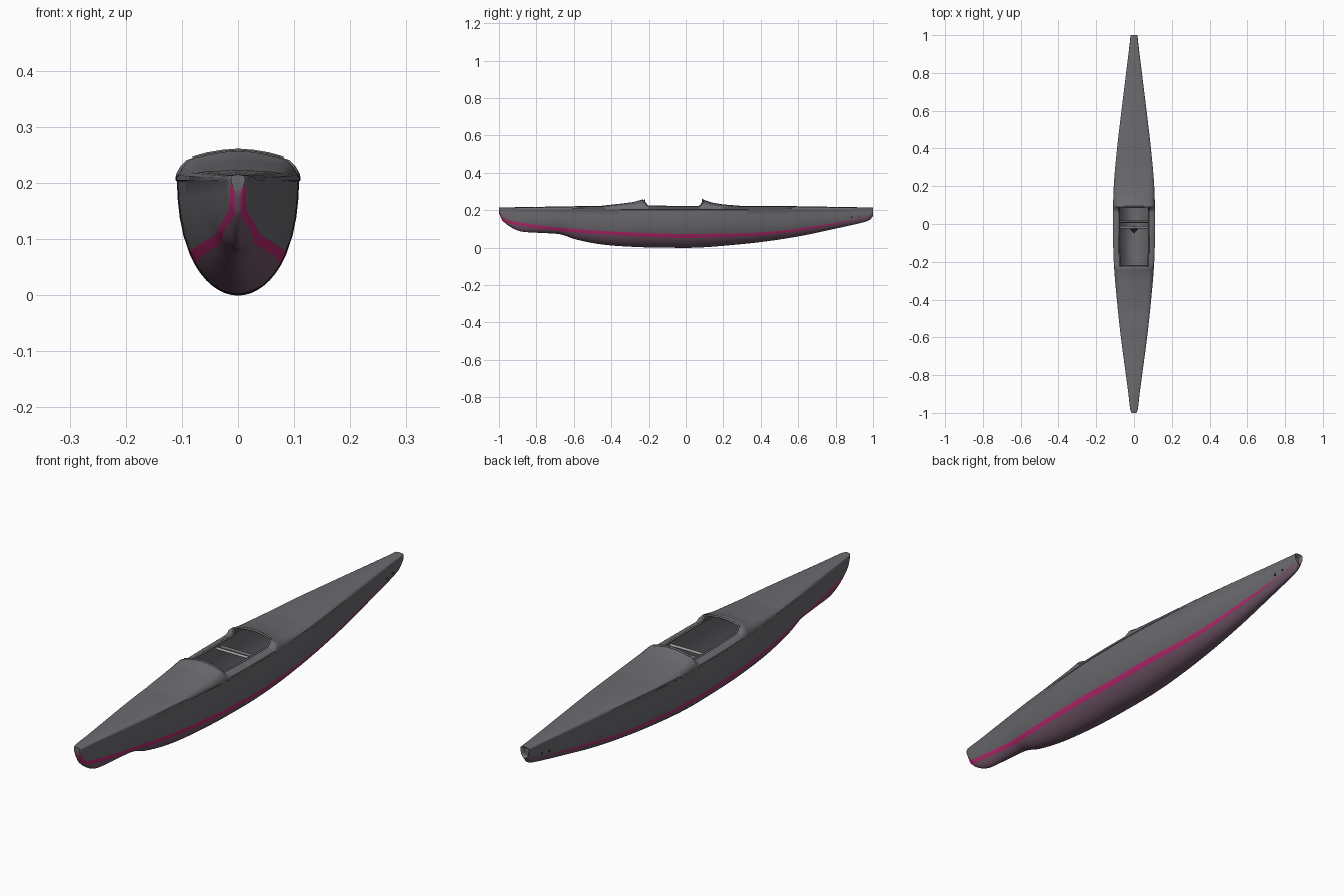
import bpy, bmesh, math
from mathutils import Vector

if "Cube" in bpy.data.objects:
    bpy.data.objects.remove(bpy.data.objects["Cube"])


def material(name, rgb):
    m = bpy.data.materials.new(name)
    m.diffuse_color = (*rgb, 1)
    m.use_nodes = True
    m.node_tree.nodes["Principled BSDF"].inputs["Base Color"].default_value = m.diffuse_color
    return m


GREY = material("dark grey", (0.150, 0.145, 0.158))
PINK = material("magenta", (0.50, 0.022, 0.165))
MAUVE = material("mauve grey", (0.170, 0.098, 0.145))
LIGHT = material("light grey", (0.42, 0.40, 0.42))
BLACK = material("near black", (0.02, 0.02, 0.022))

# Lengthwise curves as (y, value)
KEEL = [(-1, .185), (-.985, .15), (-.96, .125), (-.92, .1), (-.88, .086), (-.8, .08), (-.68, .073),
        (-.64, .062), (-.6, .047), (-.5, .025), (-.4, .012), (-.25, .003), (-.1, 0), (.05, 0),
        (.2, .01), (.4, .03), (.6, .06), (.8, .102), (.95, .136), (.985, .15), (1, .17)]
WIDTH = [(-1, .012), (-.985, .019), (-.9, .029), (-.8, .042), (-.6, .068), (-.4, .089), (-.2, .105),
         (0, .109), (.2, .105), (.4, .088), (.6, .065), (.8, .041), (.95, .023), (1, .018)]
STRIPE = [(-1, .15), (-.97, .135), (-.85, .113), (-.68, .09), (-.4, .068), (-.1, .054), (.1, .054),
          (.45, .07), (.77, .119), (.9, .15), (1, .175)]
BAND = [(-1, .016), (-.5, .018), (-.2, .021), (.1, .02), (.5, .014), (.8, .008), (.9, .001), (1, .001)]
BUMP = [(-1, 0), (-.46, 0), (-.36, .011), (-.28, .021), (-.235, .034), (-.222, .032), (-.205, .004),
        (-.1, 0), (.07, 0), (.08, .01), (.09, .034), (.14, .018), (.2, .008), (.3, 0), (1, 0)]


def sample(table, y, smooth=True):
    n = len(table)
    i = max(k for k in range(n - 1) if table[k][0] <= y + 1e-9)
    (a, p), (b, q) = table[i], table[i + 1]
    t = (y - a) / (b - a)
    if not smooth:
        return p + (q - p) * t

    def slope(k):
        lo, hi = table[max(k - 1, 0)], table[min(k + 1, n - 1)]
        return (hi[1] - lo[1]) / (hi[0] - lo[0])
    m0, m1 = slope(i) * (b - a), slope(i + 1) * (b - a)
    return ((2*t**3 - 3*t*t + 1) * p + (t**3 - 2*t*t + t) * m0
            + (3*t*t - 2*t**3) * q + (t**3 - t*t) * m1)


LOW = [0, .008, .03, .08, .17, .3, .5, .75, 1]
HIGH = [.25, .5, .75, 1]
# Deck rows: width fraction, crown height, share of the cockpit arch
DECK = [(1.02, .002, 0), (1.02, .009, .1), (.95, .015, .35), (.85, .017, .62), (.72, .018, .72),
        (.5, .019, .87), (.25, .02, .97), (0, .021, 1)]
N_HULL = len(LOW) + 1 + len(HIGH)
OPEN_ROW = N_HULL + 4


def half_section(y, inset=0.0, deck=True):
    k, w, g = sample(KEEL, y) + inset, sample(WIDTH, y) - inset, .202
    s1 = min(max(sample(STRIPE, y), k + .002), g - .006)
    s2 = min(max(s1 + sample(BAND, y), s1 + .001), g - .003)
    zs = [k + (s1 - k) * t for t in LOW] + [s2] + [s2 + (g - s2) * t for t in HIGH]
    pts = []
    for z in zs:
        t = (z - k) / (g - k)
        pts.append((w * math.sqrt(max(0, 1 - (1 - t) ** 2.5)) * (.94 + .06 * t), z))
    if deck:
        e = 1 - .4 * max(0, abs(y) - .5) / .5
        pts += [(w * f, g + c * e + sample(BUMP, y, False) * b) for f, c, b in DECK]
    return pts


def add_object(name, bm, mats, angle=40):
    bmesh.ops.remove_doubles(bm, verts=bm.verts, dist=1e-5)
    me = bpy.data.meshes.new(name)
    bm.to_mesh(me)
    bm.free()
    ob = bpy.data.objects.new(name, me)
    bpy.context.collection.objects.link(ob)
    for m in mats:
        me.materials.append(m)
    bpy.ops.object.select_all(action='DESELECT')
    ob.select_set(True)
    bpy.context.view_layer.objects.active = ob
    bpy.ops.object.shade_smooth_by_angle(angle=math.radians(angle))
    return ob


def loft(name, ys, mats, inset=0.0, deck=True):
    bm = bmesh.new()
    rings = []
    for y in ys:
        half = half_section(y, inset, deck)
        left = [(-x, z) for x, z in reversed(half[1:-1] if deck else half[1:])]
        rings.append([bm.verts.new((x, y, z)) for x, z in (half + left if deck else left + half)])
    n, rows = len(rings[0]), len(half_section(0, inset, deck))
    for i in range(len(ys) - 1):
        mid = (ys[i] + ys[i + 1]) / 2
        for j in range(n if deck else n - 1):
            row = min(j, n - 1 - j) if deck else 0
            # Leave the cockpit opening out of the deck
            if deck and row >= OPEN_ROW and -.222 < mid < .09:
                continue
            a, b = rings[i], rings[i + 1]
            f = bm.faces.new((a[j], a[(j + 1) % n], b[(j + 1) % n], b[j]))
            if deck:
                f.material_index = 2 if row < len(LOW) - 1 else 1 if row == len(LOW) - 1 else 0
    if deck:
        bm.faces.new(rings[0])
        # Recessed stern end
        cap = bm.faces.new(rings[-1][::-1])
        bmesh.ops.recalc_face_normals(bm, faces=bm.faces)
        res = bmesh.ops.extrude_discrete_faces(bm, faces=[cap])
        inner = res['faces'][0]
        c = inner.calc_center_median()
        old = rings[-1]
        new = list(inner.verts)
        for v in new:
            v.co = c + (v.co - c) * .6
            v.co.y -= .015
    else:
        bmesh.ops.recalc_face_normals(bm, faces=bm.faces)
        bmesh.ops.reverse_faces(bm, faces=bm.faces)
    return add_object(name, bm, mats)


# Hull with deck, and the cockpit lining inside it
stations = sorted(set([round(-1 + i * .02, 4) for i in range(101)] + [p[0] for p in BUMP] + [-.995, -.985, .985, .995]))
loft("hull", stations, [GREY, PINK, MAUVE])
loft("inner_lining", [y for y in stations if -.8 <= y <= .8], [GREY], .005, False)


def tube(name, points, radius, mat, cyclic=False):
    cu = bpy.data.curves.new(name, 'CURVE')
    cu.dimensions = '3D'
    cu.bevel_depth = radius
    cu.bevel_resolution = 2
    cu.use_fill_caps = True
    sp = cu.splines.new('POLY')
    sp.points.add(len(points) - 1)
    for p, co in zip(sp.points, points):
        p.co = (*co, 1)
    sp.use_cyclic_u = cyclic
    sp.use_smooth = True
    cu.materials.append(mat)
    ob = bpy.data.objects.new(name, cu)
    bpy.context.collection.objects.link(ob)
    return ob


# Rim around the cockpit opening
def edge(y, rows):
    sec = half_section(y)
    return [(sec[r][0], y, sec[r][1]) for r in rows]


def mirror(pts):
    return [(-x, y, z) for x, y, z in pts]


last = N_HULL + len(DECK) - 1
front = edge(-.222, range(last, OPEN_ROW, -1))
side = [edge(y, [OPEN_ROW])[0] for y in stations if -.223 < y < .091]
back = edge(.09, range(OPEN_ROW + 1, last + 1))
right_half = front + side + back
tube("cockpit_rim", right_half + mirror(right_half[1:-1][::-1]), .004, GREY, True)

# Cross bars and the small post inside the cockpit
tube("cross_bar", [(-.08, -.018, .205), (.08, -.018, .205)], .005, LIGHT)
tube("seat_back_bar", [(-.08, .012, .2), (.08, .012, .2)], .006, GREY)
bm = bmesh.new()
bmesh.ops.create_cone(bm, cap_ends=True, segments=4, radius1=.02, radius2=.002, depth=.15)
bmesh.ops.translate(bm, verts=bm.verts, vec=Vector((0, -.03, .085)))
add_object("foot_post", bm, [MAUVE])

# Small fitting holes near the stern
for i, (y, z) in enumerate([(.885, .163), (.925, .168)]):
    r = .006 if i == 0 else .004
    half = half_section(y)
    x = max(p[0] for p in half if p[1] <= z + .004) + .001
    tube("stern_fitting_%d" % (i + 1), [(-x, y, z), (x, y, z)], r, BLACK)
